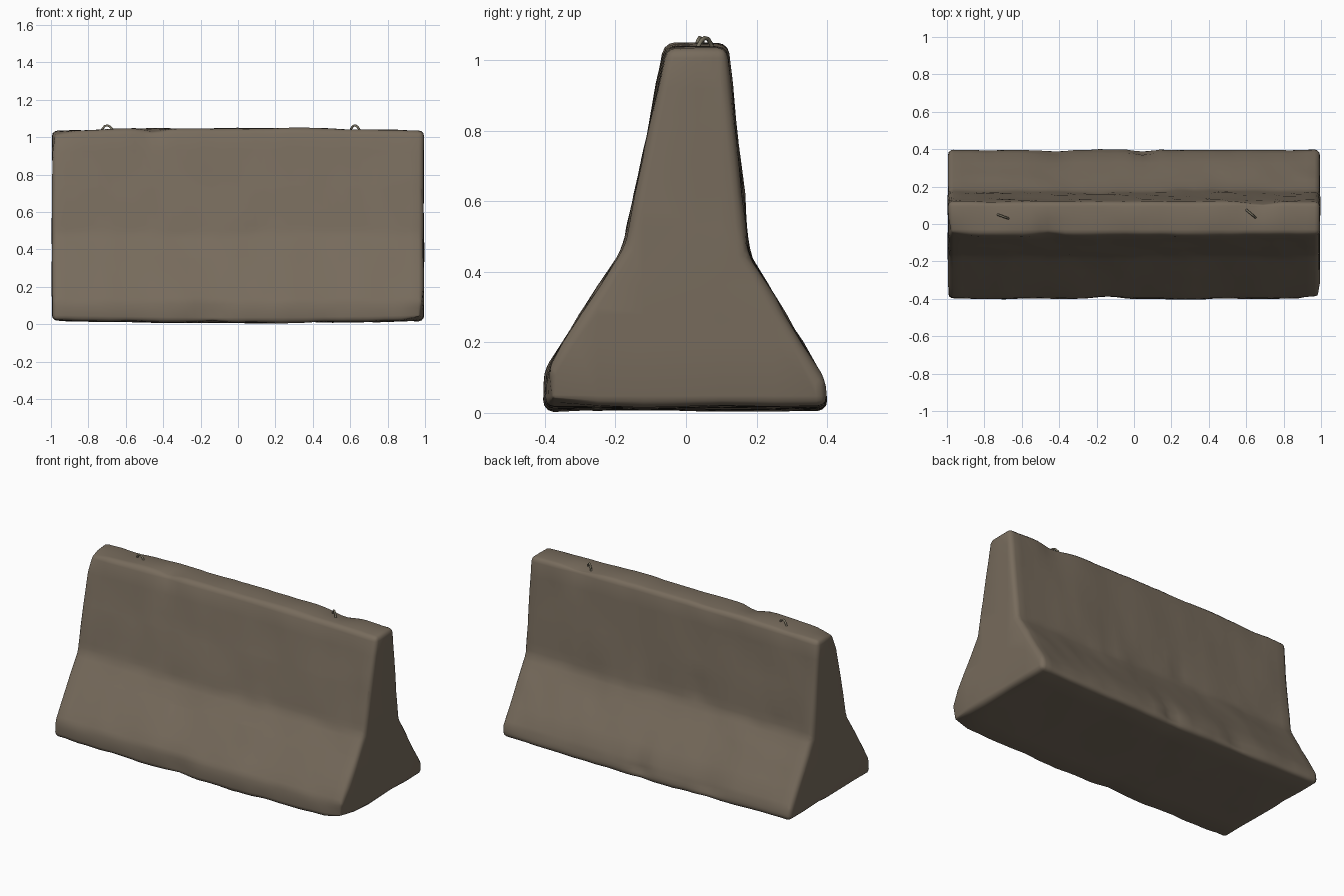
import bpy, bmesh, math
from mathutils import Vector, noise

if "Cube" in bpy.data.objects:
    bpy.data.objects.remove(bpy.data.objects["Cube"])


def material(name, rgb):
    m = bpy.data.materials.new(name)
    m.diffuse_color = (*rgb, 1)
    m.use_nodes = True
    m.node_tree.nodes["Principled BSDF"].inputs["Base Color"].default_value = m.diffuse_color
    return m


concrete = material("weathered concrete", (0.185, 0.148, 0.108))
steel = material("dull steel", (0.19, 0.17, 0.12))

# Barrier body: cross-section (y, z) extruded along x
PROFILE = [(-0.405, 0.018), (0.402, 0.018), (0.395, 0.09), (0.178, 0.45),
           (0.12, 1.036), (-0.06, 1.036), (-0.178, 0.47), (-0.40, 0.12)]
bm = bmesh.new()
ends = [[bm.verts.new((x, y, z)) for y, z in PROFILE] for x in (-0.995, 0.995)]
bm.faces.new(ends[0][::-1])
bm.faces.new(ends[1])
n = len(PROFILE)
for i in range(n):
    j = (i + 1) % n
    bm.faces.new((ends[0][i], ends[0][j], ends[1][j], ends[1][i]))
bmesh.ops.recalc_face_normals(bm, faces=bm.faces[:])

# Worn, rounded edges
bmesh.ops.bevel(bm, geom=bm.edges[:], offset=0.03, segments=3, profile=0.5,
                affect='EDGES', clamp_overlap=True)


# Cut a grid of loops so that the surface can be weathered
def slice_axis(axis, positions):
    for p in positions:
        co, no = Vector(), Vector()
        co[axis], no[axis] = p, 1
        bmesh.ops.bisect_plane(bm, geom=bm.verts[:] + bm.edges[:] + bm.faces[:],
                               plane_co=co, plane_no=no)


slice_axis(0, [-0.92 + 1.84 * i / 40 for i in range(41)])
slice_axis(2, [0.2, 0.28, 0.36, 0.53, 0.62, 0.72, 0.82, 0.92])
slice_axis(1, [-0.25, -0.12, 0.03, 0.1, 0.25])
bmesh.ops.remove_doubles(bm, verts=bm.verts[:], dist=0.001)
bm.normal_update()

# Chips: centre, radius, depth
CHIPS = [((-0.15, -0.40, 0.06), 0.12, 0.02), ((-0.20, 0.16, 0.52), 0.07, 0.018),
         ((-0.42, 0.40, 0.08), 0.10, 0.018), ((0.05, 0.40, 0.08), 0.08, 0.022),
         ((-0.45, -0.05, 1.03), 0.09, 0.016), ((0.68, 0.12, 1.03), 0.12, 0.02),
         ((0.97, -0.38, 0.05), 0.10, 0.025), ((-0.97, -0.05, 1.03), 0.09, 0.02)]
moves = []
for v in bm.verts:
    c = v.co
    d = 0.007 * (noise.noise(c * 4.0) - 0.25) + 0.004 * noise.noise(c * 11.0)
    if abs(c.x) > 0.99:
        d *= 0.6
    for centre, r, depth in CHIPS:
        d -= depth * math.exp(-((c - Vector(centre)).length / r) ** 2 * 2)
    # gentle crown on top, slight sag underneath
    crown = 1 - min(1, abs(c.x)) ** 2
    lift = 0.014 * crown if c.z > 0.9 else (-0.012 * crown if c.z < 0.1 else 0)
    moves.append((v, v.normal * d + Vector((0, 0, lift))))
for v, m in moves:
    v.co += m
    v.co.z = max(0, v.co.z)

mesh = bpy.data.meshes.new("barrier_body")
bm.to_mesh(mesh)
bm.free()
body = bpy.data.objects.new("barrier_body", mesh)
bpy.context.collection.objects.link(body)
mesh.materials.append(concrete)
for p in mesh.polygons:
    p.use_smooth = True


# Bent steel lifting loops on the top
def lifting_loop(name, x, y, angle):
    curve = bpy.data.curves.new(name, 'CURVE')
    curve.dimensions = '3D'
    curve.bevel_depth = 0.006
    curve.bevel_resolution = 1
    curve.use_fill_caps = True
    pts = [(-0.036, 1.02), (-0.026, 1.045), (-0.012, 1.06), (0.004, 1.063),
           (0.018, 1.055), (0.03, 1.042), (0.036, 1.02)]
    s = curve.splines.new('POLY')
    s.points.add(len(pts) - 1)
    for p, (t, z) in zip(s.points, pts):
        p.co = (x + t * math.cos(angle), y + t * math.sin(angle), z, 1)
    curve.materials.append(steel)
    bpy.context.collection.objects.link(bpy.data.objects.new(name, curve))


lifting_loop("left_lifting_loop", -0.70, 0.04, math.radians(-20))
lifting_loop("right_lifting_loop", 0.625, 0.055, math.radians(-40))
